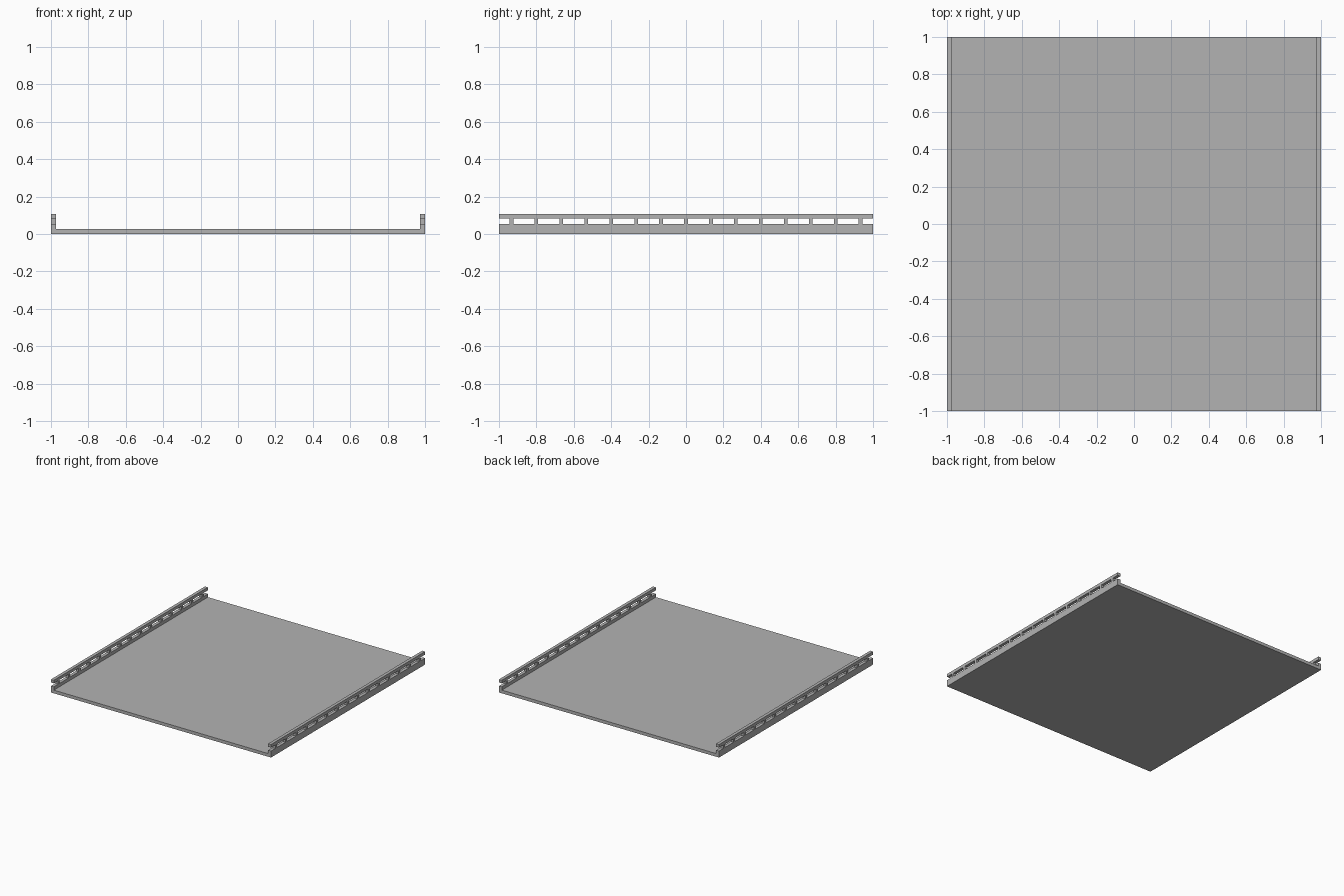
import bpy, bmesh
from mathutils import Matrix

cube = bpy.data.objects.get("Cube")
if cube:
    bpy.data.objects.remove(cube, do_unlink=True)

HEIGHT, THICK = 0.107, 0.026
SLOT_LOW, SLOT_HIGH = 0.053, 0.082
PITCH, POST = 2 / 15, 0.02

grey = bpy.data.materials.new("plain grey")
grey.use_nodes = True
colour = (0.45, 0.45, 0.45, 1)
grey.diffuse_color = colour
grey.node_tree.nodes["Principled BSDF"].inputs["Base Color"].default_value = colour


def make_object(name, bm):
    bmesh.ops.recalc_face_normals(bm, faces=bm.faces)
    mesh = bpy.data.meshes.new(name)
    bm.to_mesh(mesh)
    bm.free()
    mesh.materials.append(grey)
    obj = bpy.data.objects.new(name, mesh)
    bpy.context.collection.objects.link(obj)
    return obj


# Tray: U-shaped profile extruded from front to back
half = [(0, THICK), (1 - THICK, THICK), (1 - THICK, HEIGHT), (1, HEIGHT), (1, 0)]
profile = half[1:] + [(-x, z) for x, z in reversed(half[1:])]
bm = bmesh.new()
face = bm.faces.new([bm.verts.new((x, -1, z)) for x, z in profile])
ext = bmesh.ops.extrude_face_region(bm, geom=[face])
moved = [v for v in ext["geom"] if isinstance(v, bmesh.types.BMVert)]
bmesh.ops.translate(bm, verts=moved, vec=(0, 2, 0))
tray = make_object("slotted_tray", bm)

# Slot cutters: a row of bars through both side walls, open at the ends
bm = bmesh.new()
for i in range(16):
    y = -1 + i * PITCH
    place = Matrix.Translation((0, y, (SLOT_LOW + SLOT_HIGH) / 2))
    size = Matrix.Diagonal((2.4, PITCH - POST, SLOT_HIGH - SLOT_LOW, 1))
    bmesh.ops.create_cube(bm, size=1, matrix=place @ size)
cutter = make_object("slot_cutter", bm)

# Cut the slots, then discard the cutter
cut = tray.modifiers.new("slots", "BOOLEAN")
cut.operation = "DIFFERENCE"
cut.solver = "EXACT"
cut.object = cutter
bpy.context.view_layer.objects.active = tray
tray.select_set(True)
bpy.ops.object.modifier_apply(modifier=cut.name)
bpy.data.objects.remove(cutter, do_unlink=True)
